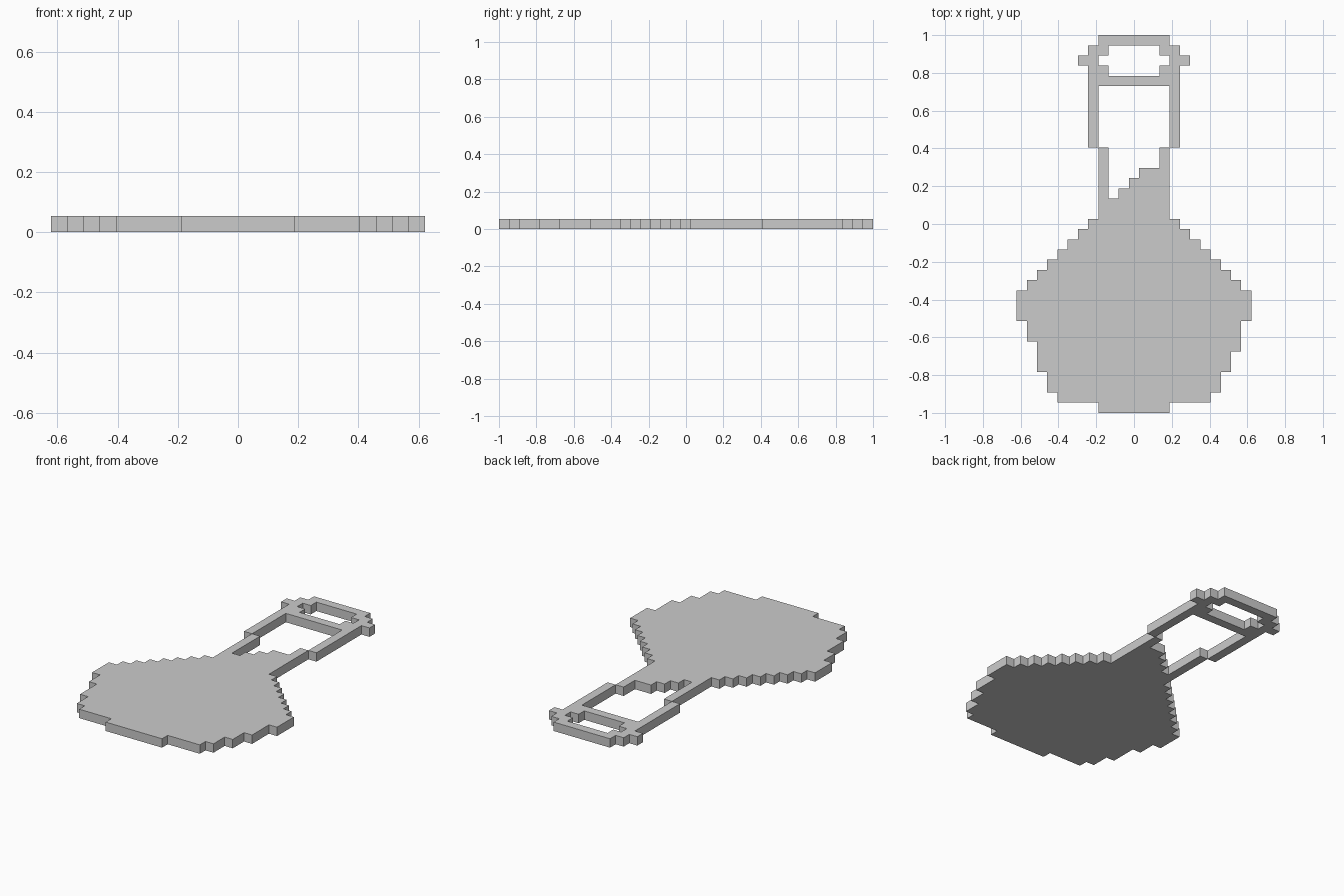
import bpy, bmesh

if "Cube" in bpy.data.objects:
    bpy.data.objects.remove(bpy.data.objects["Cube"])

U = 2 / 37  # one pixel of the sprite


def expand(runs):
    """(distance from centre, number of rows) runs -> one distance per row."""
    return [dist for dist, rows in runs for _ in range(rows)]


def region(left, right, top):
    """Pixels (column centre, row) between a stepped left and right edge."""
    cells = set()
    for row, (l, r) in enumerate(zip(expand(left), expand(right)), top):
        cells |= {(int(-l + 0.5 + i), row) for i in range(int(l + r))}
    return cells


# Outer silhouette: rim, neck, shoulders; lower right side is one row fuller
upper = [(3.5, 1), (4.5, 1), (5.5, 1), (4.5, 8), (3.5, 7)]
upper += [(4.5 + i, 1) for i in range(7)] + [(11.5, 3)]
base = [(8.5, 2), (7.5, 1), (3.5, 1)]
body = region(upper + [(10.5, 2), (9.5, 3)] + base,
              upper + [(10.5, 3), (9.5, 2)] + base, 0)

# Opening in the rim
rim = [(2.5, 1), (3.5, 1), (2.5, 1)]
rim_hole = region(rim, rim, 1)

# Neck opening with the slanted liquid line
neck_hole = region([(3.5, 6), (2.5, 5)],
                   [(3.5, 6), (2.5, 2), (0.5, 1), (-0.5, 1), (-1.5, 1)], 5)

# Flat sheet of pixels, welded and raised by one pixel
bm = bmesh.new()
for col, row in sorted(body - rim_hole - neck_hole):
    bm.faces.new([bm.verts.new(((col + dx) * U, 1 - (row + dy) * U, 0))
                  for dx, dy in ((-0.5, 1), (0.5, 1), (0.5, 0), (-0.5, 0))])
bmesh.ops.remove_doubles(bm, verts=bm.verts, dist=1e-4)
raised = bmesh.ops.extrude_face_region(bm, geom=bm.faces[:], use_keep_orig=True)
bmesh.ops.translate(bm, vec=(0, 0, U),
                    verts=[v for v in raised["geom"] if isinstance(v, bmesh.types.BMVert)])
bmesh.ops.recalc_face_normals(bm, faces=bm.faces)

mesh = bpy.data.meshes.new("flask")
bm.to_mesh(mesh)
bm.free()
flask = bpy.data.objects.new("flask", mesh)
bpy.context.collection.objects.link(flask)
